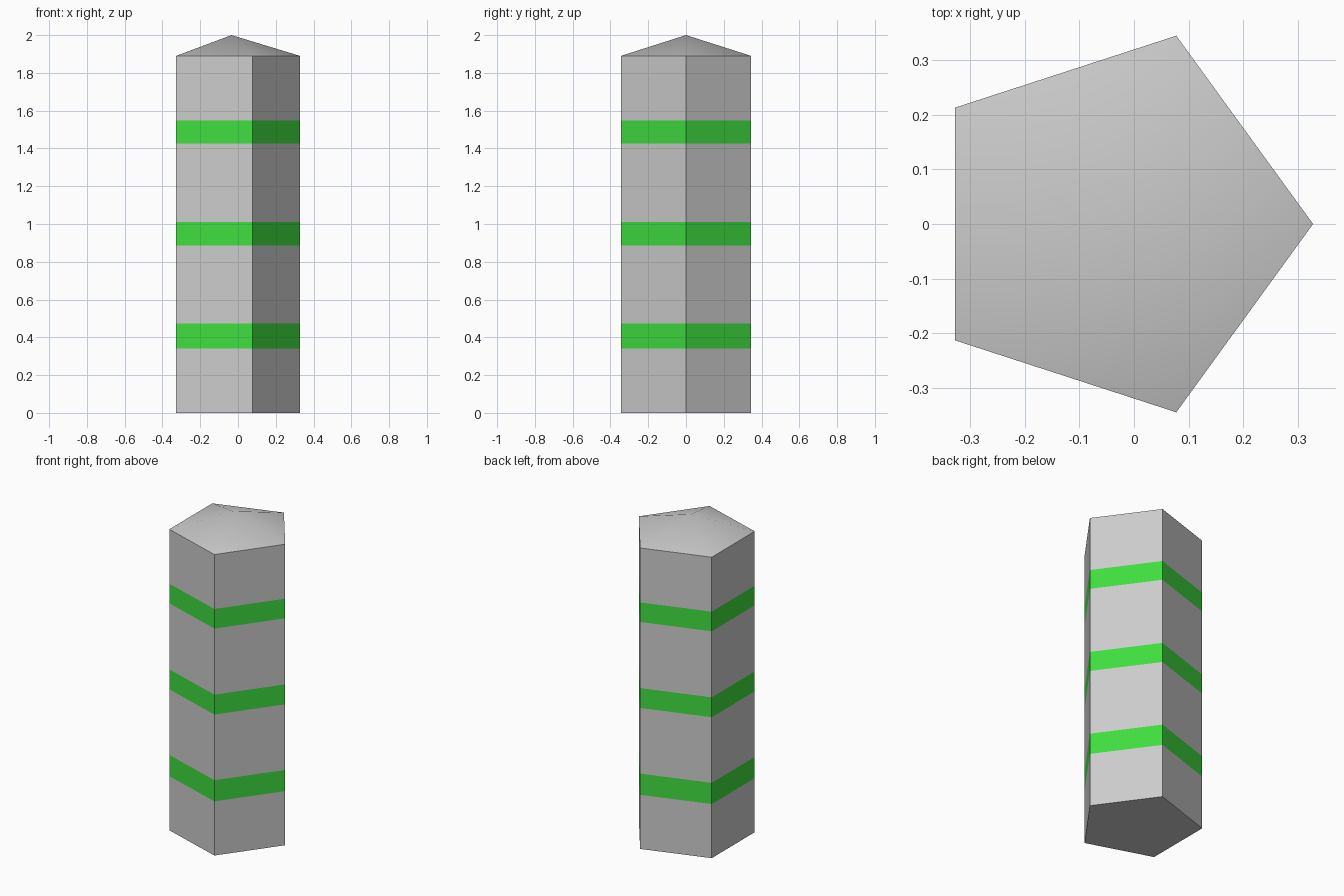
import bpy, bmesh, math

if "Cube" in bpy.data.objects:
    bpy.data.objects.remove(bpy.data.objects["Cube"])

RADIUS, CENTRE_X = 0.3626, -0.0346
LEVELS = [0, 0.34, 0.473, 0.885, 1.01, 1.425, 1.548, 1.89]  # grey and green alternate
APEX_Z = 2.0

green = bpy.data.materials.new("green_paint")
green.diffuse_color = (0.05, 0.72, 0.05, 1)
green.use_nodes = True
green.node_tree.nodes["Principled BSDF"].inputs["Base Color"].default_value = green.diffuse_color


def ring(bm, z):
    return [bm.verts.new((CENTRE_X + RADIUS * math.cos(math.tau * i / 5),
                          RADIUS * math.sin(math.tau * i / 5), z)) for i in range(5)]


# Five-sided post: stacked flush sections, every second one a green band
bm = bmesh.new()
rings = [ring(bm, z) for z in LEVELS]
bm.faces.new(rings[0][::-1])
for level, (low, high) in enumerate(zip(rings, rings[1:])):
    for i in range(5):
        j = (i + 1) % 5
        face = bm.faces.new((low[i], low[j], high[j], high[i]))
        face.material_index = level % 2

# Shallow pointed cap
apex = bm.verts.new((CENTRE_X, 0, APEX_Z))
for i in range(5):
    bm.faces.new((rings[-1][i], rings[-1][(i + 1) % 5], apex))

mesh = bpy.data.meshes.new("banded_post")
bm.to_mesh(mesh)
bm.free()
mesh.materials.append(None)
mesh.materials.append(green)
post = bpy.data.objects.new("banded_post", mesh)
bpy.context.collection.objects.link(post)

# Soft cap, crisp corners
bpy.context.view_layer.objects.active = post
post.select_set(True)
bpy.ops.object.shade_smooth_by_angle(angle=math.radians(30))
